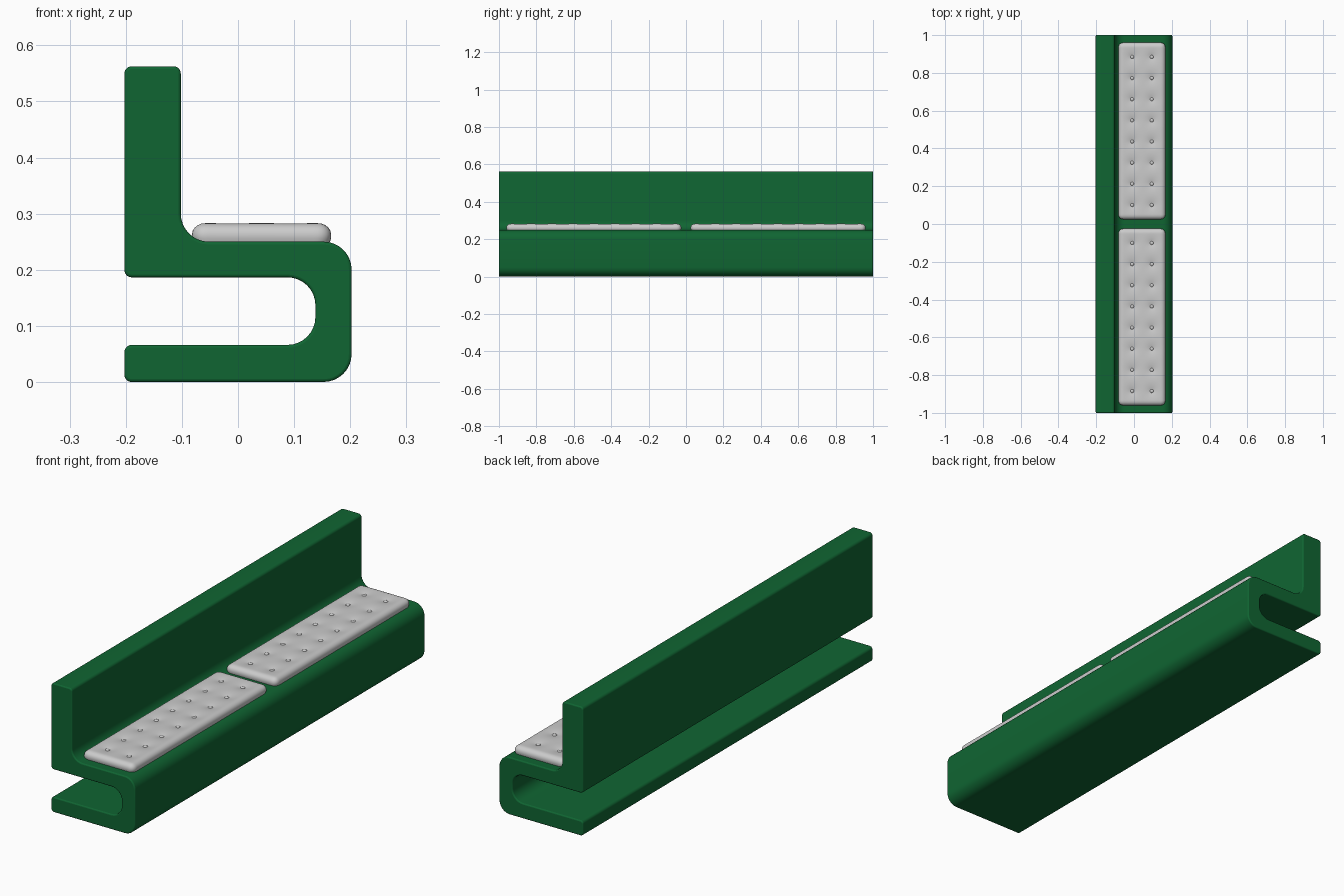
import bpy, bmesh, math
from mathutils import Vector

if "Cube" in bpy.data.objects:
    bpy.data.objects.remove(bpy.data.objects["Cube"])

green = bpy.data.materials.new("bench_green")
green.diffuse_color = (0.005, 0.13, 0.032, 1)
green.use_nodes = True
green.node_tree.nodes["Principled BSDF"].inputs["Base Color"].default_value = green.diffuse_color


def make_object(name, bm):
    bmesh.ops.recalc_face_normals(bm, faces=bm.faces[:])
    mesh = bpy.data.meshes.new(name)
    bm.to_mesh(mesh)
    bm.free()
    obj = bpy.data.objects.new(name, mesh)
    bpy.context.collection.objects.link(obj)
    return obj


def smooth(obj, degrees):
    bpy.ops.object.select_all(action='DESELECT')
    obj.select_set(True)
    bpy.context.view_layer.objects.active = obj
    bpy.ops.object.shade_smooth_by_angle(angle=math.radians(degrees))


def rounded(points, steps=8):
    """Round each right-angle corner (x, z, radius) with an arc."""
    out = []
    for i, (x, z, r) in enumerate(points):
        p = Vector((x, z))
        a = (Vector(points[i - 1][:2]) - p).normalized() * r
        b = (Vector(points[(i + 1) % len(points)][:2]) - p).normalized() * r
        for k in range(steps + 1):
            t = k / steps * math.pi / 2
            out.append(p + a * (1 - math.sin(t)) + b * (1 - math.cos(t)))
    return out


# Bench body: folded slab profile swept along y
S, R = 0.013, 0.05
profile = rounded([
    (-0.2025, 0, S), (0.2025, 0, R), (0.2025, 0.25, R), (-0.102, 0.25, R),
    (-0.102, 0.5625, S), (-0.2025, 0.5625, S), (-0.2025, 0.1865, S),
    (0.138, 0.1865, R), (0.138, 0.066, R), (-0.2025, 0.066, S)])
bm = bmesh.new()
cap = bm.faces.new([bm.verts.new((p.x, -1, p.y)) for p in profile])
ext = bmesh.ops.extrude_face_region(bm, geom=[cap], use_keep_orig=True)
bmesh.ops.translate(bm, vec=(0, 2, 0),
                    verts=[v for v in ext["geom"] if isinstance(v, bmesh.types.BMVert)])
body = make_object("bench_body", bm)
body.data.materials.append(green)
bevel = body.modifiers.new("soft_ends", 'BEVEL')
bevel.width, bevel.segments = 0.005, 3
bevel.limit_method, bevel.angle_limit = 'ANGLE', math.radians(60)
smooth(body, 40)

# Cushion dimensions and button layout
CX, HX, HY, TOP, EDGE = 0.042, 0.124, 0.4675, 0.283, 0.024
buttons = [(sx * 0.052, (i - 3.5) * 0.112) for sx in (-1, 1) for i in range(8)]


def samples(half, count):
    """Coordinates across a cushion, denser in the rounded border."""
    rim = [half - EDGE * (1 - math.cos(k * math.pi / 10)) for k in range(5)]
    inner = half - EDGE
    mid = [-inner + 2 * inner * k / count for k in range(count + 1)]
    return [-v for v in rim] + mid + rim[::-1]


def cushion_point(x, y):
    """Round the plan corners, roll the rim down and press in the tufts."""
    dx = max(abs(x) - HX + EDGE, 0)
    dy = max(abs(y) - HY + EDGE, 0)
    m = max(dx, dy)
    if dx and dy:
        s = m / math.hypot(dx, dy)
        x = math.copysign(HX - EDGE + dx * s, x)
        y = math.copysign(HY - EDGE + dy * s, y)
    z = TOP - 0.02 * (1 - math.sqrt(max(0, 1 - (m / EDGE) ** 2)))
    for bx, by in buttons:
        d = math.hypot(x - bx, y - by)
        z -= 0.005 * math.exp(-(d / 0.032) ** 2) + 0.003 * math.exp(-(d / 0.013) ** 2)
    return x, y, z


for label, cy in (("front", -0.4925), ("rear", 0.4925)):
    # Tufted cushion
    bm = bmesh.new()
    grid = [[bm.verts.new(cushion_point(x, y)) for y in samples(HY, 120)]
            for x in samples(HX, 28)]
    for c0, c1 in zip(grid, grid[1:]):
        for k in range(len(c0) - 1):
            bm.faces.new((c0[k], c1[k], c1[k + 1], c0[k + 1]))
    # Side skirt tucked into the seat, closed underneath
    for z, inset in ((0.256, 0), (0.245, 0.004)):
        rim = [e for e in bm.edges if e.is_boundary]
        ext = bmesh.ops.extrude_edge_only(bm, edges=rim)
        for v in ext["geom"]:
            if isinstance(v, bmesh.types.BMVert):
                v.co = (v.co.x * (1 - inset / HX), v.co.y * (1 - inset / HY), z)
    bmesh.ops.contextual_create(bm, geom=[e for e in bm.edges if e.is_boundary])
    cushion = make_object(label + "_cushion", bm)
    cushion.location = (CX, cy, 0)
    smooth(cushion, 50)

    # Buttons
    bm = bmesh.new()
    for bx, by in buttons:
        ball = bmesh.ops.create_uvsphere(bm, u_segments=14, v_segments=8, radius=0.010)
        bmesh.ops.scale(bm, vec=(1, 1, 0.5), verts=ball["verts"])
        bmesh.ops.translate(bm, vec=(bx, by, TOP - 0.0075), verts=ball["verts"])
    studs = make_object(label + "_cushion_buttons", bm)
    studs.location = (CX, cy, 0)
    smooth(studs, 60)
